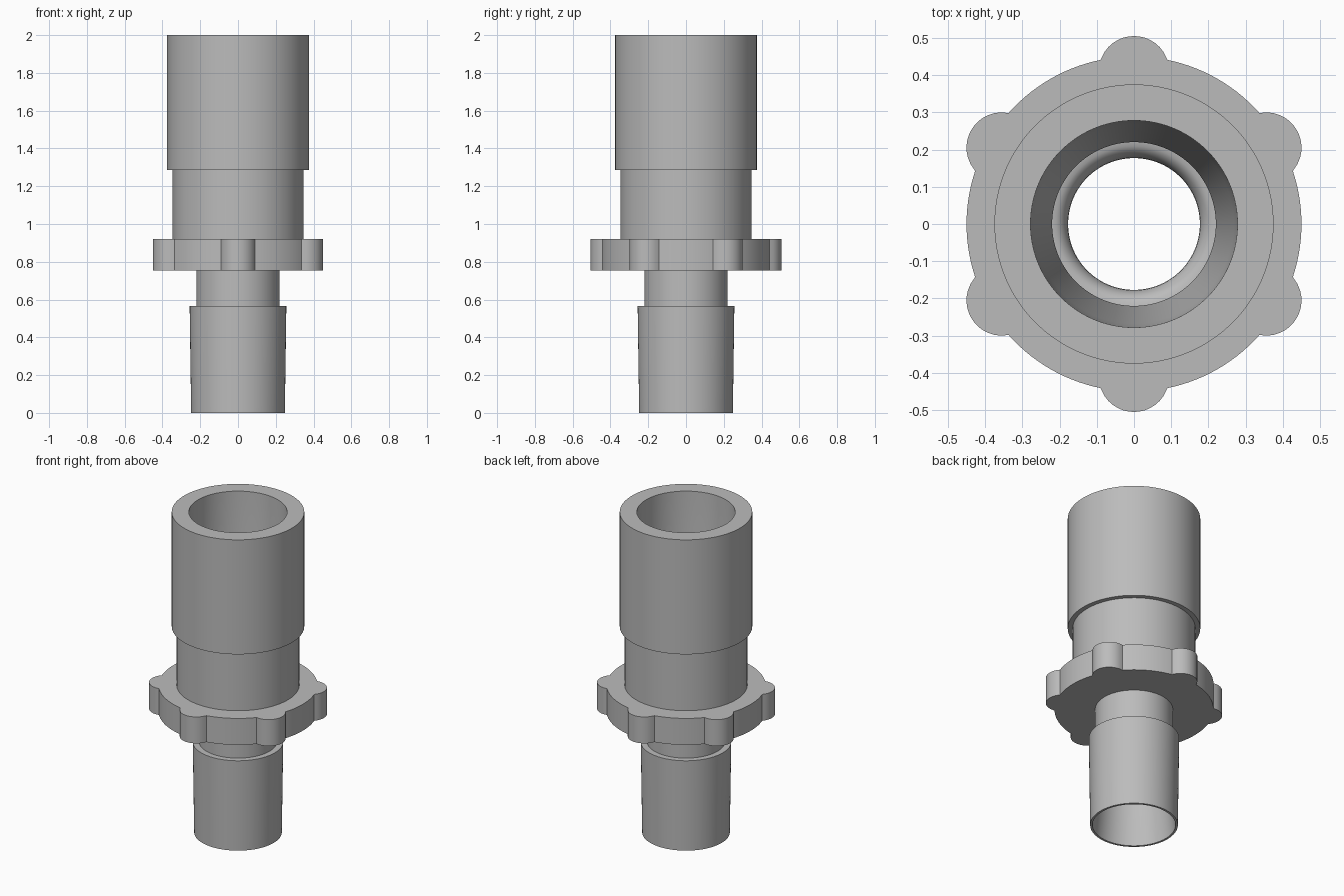
import bpy
import bmesh
from math import radians, sin, cos, sqrt, atan2, pi

cube = bpy.data.objects.get("Cube")
if cube:
    bpy.data.objects.remove(cube, do_unlink=True)

# Material
grey = bpy.data.materials.new("plain grey plastic")
grey.use_nodes = True
COLOUR = (0.5, 0.5, 0.5, 1)
grey.diffuse_color = COLOUR
grey.node_tree.nodes["Principled BSDF"].inputs["Base Color"].default_value = COLOUR

# Grip flange outline: a disc with six round lobes
DISC, LOBE, OFFSET, COUNT = 0.45, 0.095, 0.41, 6
CROSS_Y = (DISC**2 - LOBE**2 + OFFSET**2) / (2 * OFFSET)
HALF = atan2(sqrt(DISC**2 - CROSS_Y**2), CROSS_Y)
PITCH = 2 * pi / COUNT
STEPS = 14

# Angles shared by every part, with samples exactly on the lobe corners
ANGLES = []
for n in range(COUNT):
    start = pi / 2 + n * PITCH - HALF
    ANGLES += [start + 2 * HALF * i / STEPS for i in range(STEPS)]
    ANGLES += [start + 2 * HALF + (PITCH - 2 * HALF) * i / STEPS for i in range(STEPS)]


def lobed_radius(angle):
    a = (angle - pi / 2 + PITCH / 2) % PITCH - PITCH / 2
    if abs(a) >= HALF - 1e-6:
        return DISC
    return OFFSET * cos(a) + sqrt(LOBE**2 - (OFFSET * sin(a))**2)


def loft(name, profile):
    """Revolve (radius, z) points; a radius may be a function of angle."""
    bm = bmesh.new()
    rings = []
    for r, z in profile:
        ring = []
        for a in ANGLES:
            d = r(a) if callable(r) else r
            ring.append(bm.verts.new((d * cos(a), d * sin(a), z)))
        rings.append(ring)
    n = len(ANGLES)
    for low, high in zip(rings, rings[1:]):
        for i in range(n):
            j = (i + 1) % n
            bm.faces.new((low[i], low[j], high[j], high[i]))
    mesh = bpy.data.meshes.new(name)
    bm.to_mesh(mesh)
    bm.free()
    mesh.materials.append(grey)
    obj = bpy.data.objects.new(name, mesh)
    bpy.context.collection.objects.link(obj)
    bpy.ops.object.select_all(action='DESELECT')
    obj.select_set(True)
    bpy.context.view_layer.objects.active = obj
    bpy.ops.object.shade_smooth_by_angle(angle=radians(30))
    return obj


# Tapered hose spigot with its thin bottom lip, and the narrower neck above
loft("lower_spigot", [(0.235, 0), (0.248, 0), (0.256, 0.565), (0.22, 0.565)])
loft("neck", [(0.22, 0.565), (0.22, 0.755)])

# Grip flange
loft("grip_flange", [(0.22, 0.755), (lobed_radius, 0.755),
                     (lobed_radius, 0.92), (0.347, 0.92)])

# Upper barrel, wider collar and top rim
loft("upper_barrel", [(0.347, 0.92), (0.347, 1.285)])
loft("upper_collar", [(0.347, 1.285), (0.375, 1.285), (0.375, 2), (0.278, 2)])

# Through bore: tapered socket, rounded shoulder, throat, flared outlet
shoulder = [(0.22 - 0.043 * sin(t * pi / 12), 0.82 + 0.06 * cos(t * pi / 12))
            for t in range(7)]
loft("inner_bore", [(0.278, 2), (0.268, 1.285), (0.22, 0.92)] + shoulder
     + [(0.177, 0.6), (0.235, 0)])
